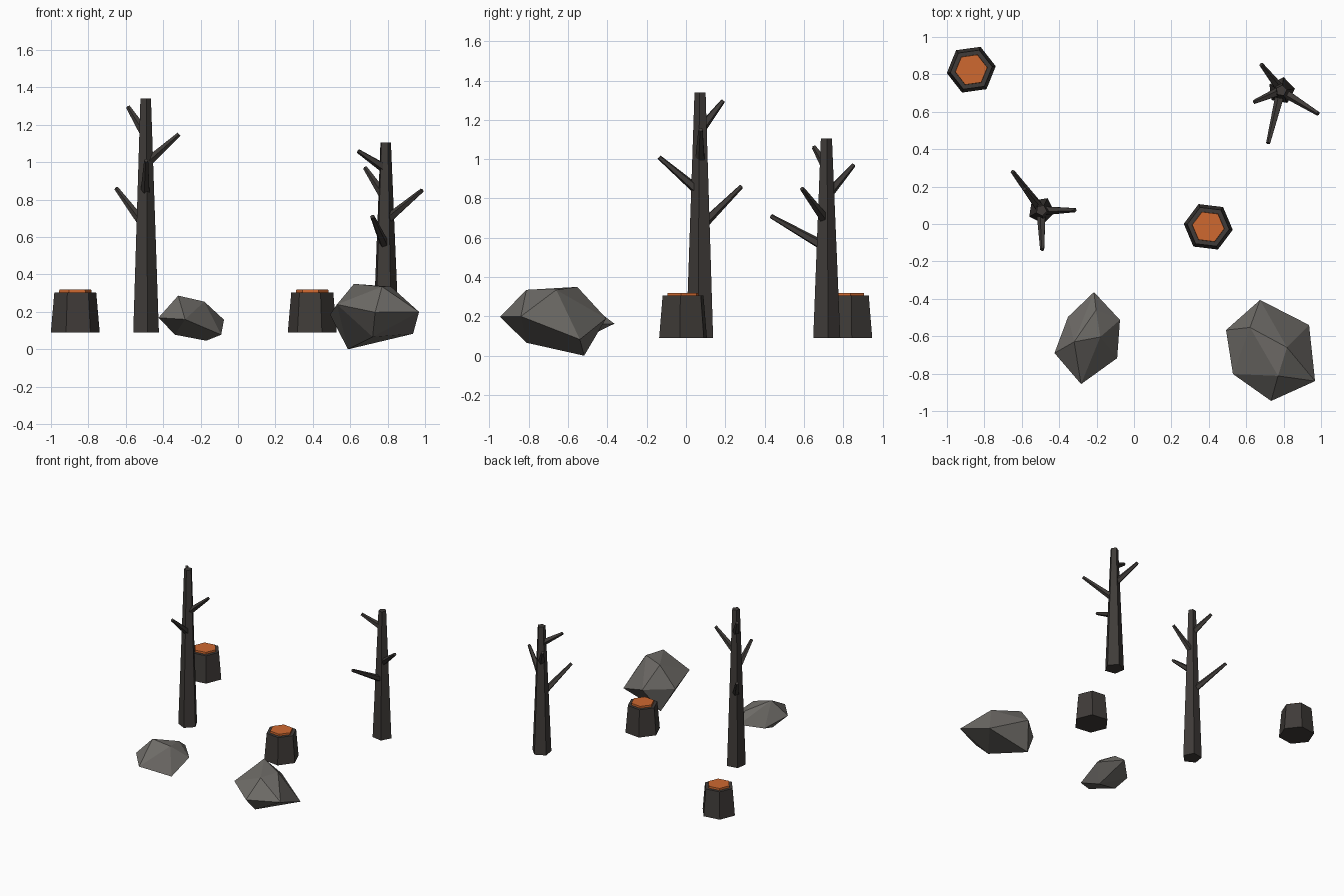
import bpy, bmesh
from math import radians, cos, sin
from mathutils import Vector

if "Cube" in bpy.data.objects:
    bpy.data.objects.remove(bpy.data.objects["Cube"])


def material(name, rgb):
    m = bpy.data.materials.new(name)
    m.diffuse_color = (*rgb, 1)
    m.use_nodes = True
    m.node_tree.nodes["Principled BSDF"].inputs["Base Color"].default_value = m.diffuse_color
    return m


BARK = material("bark", (0.05, 0.044, 0.04))
WOOD = material("cut_wood", (0.62, 0.14, 0.03))
STONE = material("stone", (0.155, 0.147, 0.135))
GROUND = 0.09


def finish(bm, name, mat):
    bmesh.ops.recalc_face_normals(bm, faces=bm.faces)
    me = bpy.data.meshes.new(name)
    bm.to_mesh(me)
    bm.free()
    me.materials.append(mat)
    ob = bpy.data.objects.new(name, me)
    bpy.context.collection.objects.link(ob)


def taper(name, mat, start, end, r1, r2, sides, angle=0):
    """Flat-sided tapered post between two points."""
    a, b = Vector(start), Vector(end)
    axis = (b - a).normalized()
    if abs(axis.z) > 0.999:
        u = Vector((1, 0, 0))
    else:
        u = axis.cross(Vector((0, 0, 1))).normalized()
    v = axis.cross(u)
    bm = bmesh.new()
    rings = []
    for centre, r in ((a, r1), (b, r2)):
        ring = []
        for i in range(sides):
            t = radians(angle + 360 * i / sides)
            ring.append(bm.verts.new(centre + u * r * cos(t) + v * r * sin(t)))
        rings.append(ring)
    for i in range(sides):
        j = (i + 1) % sides
        bm.faces.new((rings[0][i], rings[0][j], rings[1][j], rings[1][i]))
    bm.faces.new(rings[0])
    bm.faces.new(rings[1])
    finish(bm, name, mat)


def stump(name, x, y, angle):
    taper(name + "_bark", BARK, (x, y, GROUND), (x, y, 0.305), 0.132, 0.113, 6, angle)
    taper(name + "_cut_top", WOOD, (x, y, 0.295), (x, y, 0.32), 0.088, 0.086, 6, angle)


def tree(name, x, y, top, angle, branches):
    taper(name + "_trunk", BARK, (x, y, GROUND), (x, y, top), 0.073, 0.03, 5, angle)
    for i, (root_z, tip) in enumerate(branches):
        taper(f"{name}_branch_{i + 1}", BARK, (x, y, root_z), tip, 0.027, 0.012, 5)


def rock(name, points):
    bm = bmesh.new()
    for p in points:
        bm.verts.new(p)
    res = bmesh.ops.convex_hull(bm, input=bm.verts)
    loose = [v for v in bm.verts if not v.link_faces]
    bmesh.ops.delete(bm, geom=loose, context='VERTS')
    finish(bm, name, STONE)


# Stumps
stump("back_stump", -0.87, 0.825, 8)
stump("front_stump", 0.397, -0.015, -7)

# Bare trees: branch root height and tip position
tree("tall_tree", -0.495, 0.073, 1.34, 63, [
    (0.655, (-0.65, 0.28, 0.86)),
    (0.99, (-0.315, 0.075, 1.15)),
    (0.83, (-0.49, -0.137, 1.01)),
    (1.15, (-0.587, 0.187, 1.295)),
])
tree("short_tree", 0.788, 0.713, 1.105, 80, [
    (0.685, (0.985, 0.59, 0.85)),
    (0.55, (0.718, 0.432, 0.71)),
    (0.965, (0.643, 0.652, 1.06)),
    (0.81, (0.68, 0.852, 0.97)),
])

# Faceted rocks
rock("large_rock", [
    (0.674, -0.406, 0.19), (0.936, -0.54, 0.083), (0.968, -0.84, 0.20),
    (0.733, -0.946, 0.198), (0.529, -0.802, 0.24), (0.492, -0.567, 0.185),
    (0.62, -0.553, 0.35), (0.818, -0.66, 0.335), (0.77, -0.812, 0.335),
    (0.588, -0.518, 0.0), (0.72, -0.812, 0.066),
])
rock("small_rock", [
    (-0.214, -0.364, 0.163), (-0.075, -0.513, 0.158), (-0.09, -0.717, 0.078),
    (-0.283, -0.856, 0.16), (-0.425, -0.69, 0.169), (-0.353, -0.497, 0.12),
    (-0.32, -0.63, 0.287), (-0.203, -0.46, 0.235), (-0.18, -0.604, 0.255),
    (-0.17, -0.6, 0.046), (-0.337, -0.62, 0.078),
])
